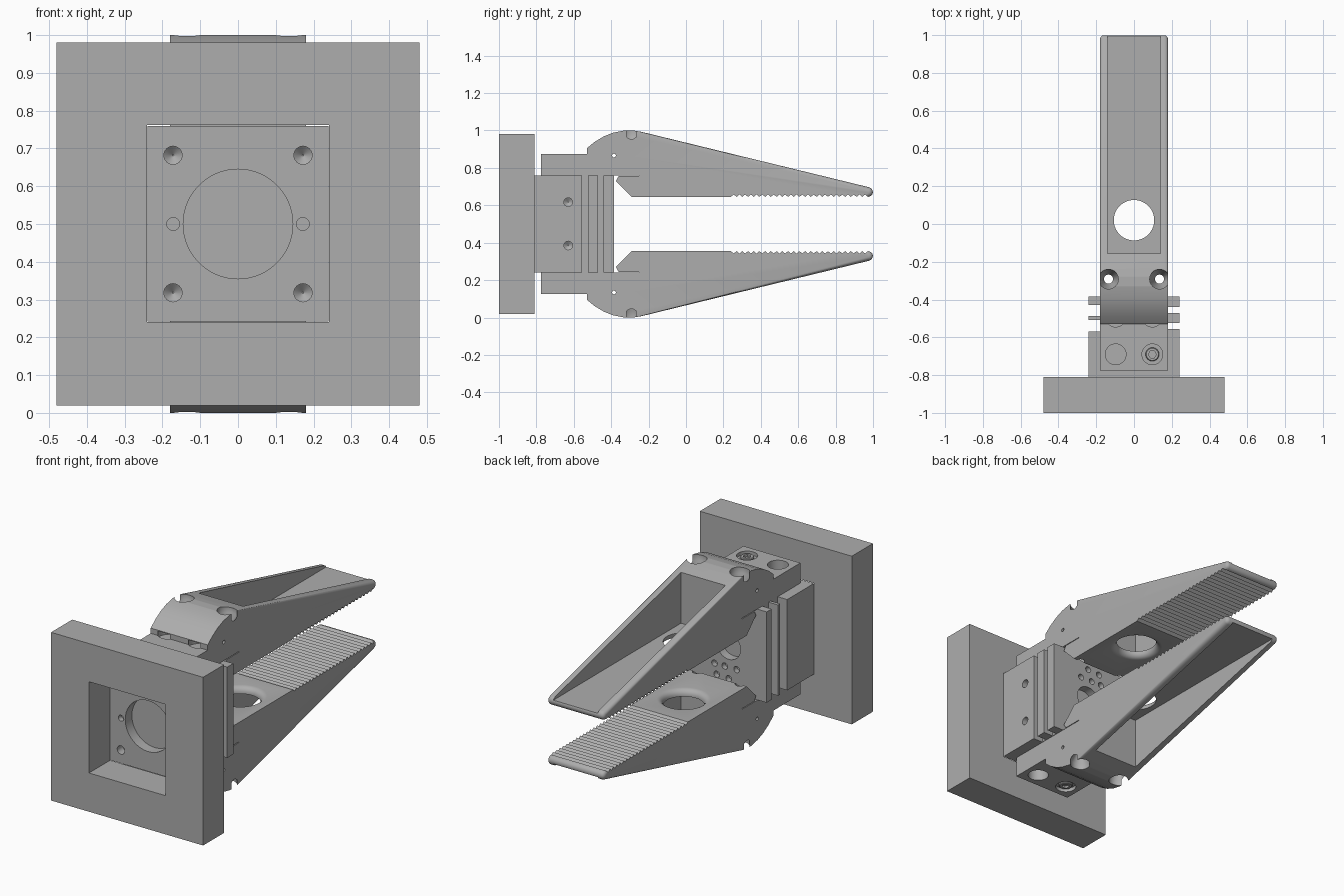
import bpy, bmesh, math
from mathutils import Matrix, Vector

if "Cube" in bpy.data.objects:
    bpy.data.objects.remove(bpy.data.objects["Cube"], do_unlink=True)

grey = bpy.data.materials.new("machined_grey")
grey.use_nodes = True
COLOUR = (0.42, 0.42, 0.42, 1)
grey.diffuse_color = COLOUR
grey.node_tree.nodes["Principled BSDF"].inputs["Base Color"].default_value = COLOUR


def finish(name, bm):
    bmesh.ops.recalc_face_normals(bm, faces=bm.faces)
    mesh = bpy.data.meshes.new(name)
    bm.to_mesh(mesh)
    bm.free()
    mesh.materials.append(grey)
    obj = bpy.data.objects.new(name, mesh)
    bpy.context.collection.objects.link(obj)
    return obj


def prism_mesh(points, push):
    """Extrude a closed 3D outline along a vector."""
    bm = bmesh.new()
    face = bm.faces.new([bm.verts.new(p) for p in points])
    new = bmesh.ops.extrude_face_region(bm, geom=[face], use_keep_orig=True)
    verts = [g for g in new["geom"] if isinstance(g, bmesh.types.BMVert)]
    bmesh.ops.translate(bm, verts=verts, vec=Vector(push))
    bmesh.ops.recalc_face_normals(bm, faces=bm.faces)
    return bm


def box(name, x, y, z):
    pts = [(x[0], y[0], z[0]), (x[1], y[0], z[0]), (x[1], y[1], z[0]), (x[0], y[1], z[0])]
    return finish(name, prism_mesh(pts, (0, 0, z[1] - z[0])))


def turned(name, profile, loc, axis="Z", sides=32):
    """Revolve (radius, height) pairs about an axis through loc."""
    bm = bmesh.new()
    rings = []
    for r, h in profile:
        rings.append([bm.verts.new((r * math.cos(2 * math.pi * i / sides),
                                    r * math.sin(2 * math.pi * i / sides), h))
                      for i in range(sides)])
    for a, b in zip(rings, rings[1:]):
        for i in range(sides):
            j = (i + 1) % sides
            bm.faces.new((a[i], a[j], b[j], b[i]))
    bm.faces.new(rings[0])
    bm.faces.new(rings[-1])
    turn = {"Z": Matrix(), "X": Matrix.Rotation(math.pi / 2, 4, "Y"),
            "Y": Matrix.Rotation(-math.pi / 2, 4, "X")}[axis]
    bm.transform(Matrix.Translation(loc) @ turn)
    return finish(name, bm)


def drill(r, loc, depth, axis="Z", sides=32):
    """Cylinder cutter centred on loc, reaching depth to each side."""
    return turned("cutter", [(r, -depth), (r, depth)], loc, axis, sides)


def select(obj):
    bpy.ops.object.select_all(action="DESELECT")
    obj.select_set(True)
    bpy.context.view_layer.objects.active = obj


def cut(obj, cutters):
    for c in cutters:
        c.hide_render = True
        select(obj)
        mod = obj.modifiers.new("cut", "BOOLEAN")
        mod.operation = "DIFFERENCE"
        mod.solver = "EXACT"
        mod.object = c
        bpy.ops.object.modifier_apply(modifier=mod.name)
        bpy.data.objects.remove(c, do_unlink=True)


def smooth(obj):
    select(obj)
    bpy.ops.object.shade_smooth_by_angle(angle=math.radians(35))


def opposite(obj, name):
    """Copy turned half round the gripper's long axis."""
    twin = obj.copy()
    twin.name = name
    twin.rotation_euler = (0, math.pi, 0)
    twin.location = (0, 0, 1)
    bpy.context.collection.objects.link(twin)


# Mounting plate with square window
plate = box("mounting_plate", (-.48, .48), (-1, -.81), (.02, .98))
cut(plate, [box("cutter", (-.241, .241), (-1.1, -.7), (.241, .762))])

# Body with ribbed sides
W, G = .24, .18
right_steps = [-.557, -.525, -.47, -.44]
left_steps = [-.57, -.507, -.488, -.43]


def ribbed_side(steps, sign):
    pts = [(sign * W, -.81)]
    for i, y in enumerate(steps):
        a, b = (W, G) if i % 2 == 0 else (G, W)
        pts += [(sign * a, y), (sign * b, y)]
    return pts + [(sign * W, -.385)]


plan = ribbed_side(right_steps, 1) + ribbed_side(left_steps, -1)[::-1]
body = finish("gripper_body", prism_mesh([(x, y, .242) for x, y in plan], (0, 0, .518)))
holes = [drill(.145, (0, -.81, .5), .06, "Y", 64), drill(.075, (0, -.385, .5), .05, "Y")]
for sx in (-1, 1):
    holes.append(drill(.017, (sx * .172, -.81, .5), .03, "Y", 16))
    for sz in (-1, 1):
        holes.append(turned("cutter", [(.024, -.05), (.024, .05), (.002, .07)],
                            (sx * .172, -.81, .5 + sz * .182), "Y", 24))
for z in (.385, .617):
    holes.append(turned("cutter", [(.002, -.06), (.023, -.045), (.023, .05)],
                        (W, -.63, z), "X", 24))
for x, dz in ((.09, .12), (.025, .12), (-.05, .12), (.076, .18), (0, .185)):
    for s in (-1, 1):
        holes.append(drill(.018, (-s * x, -.385, .5 + s * dz), .03, "Y", 16))
cut(body, holes)
smooth(body)

# Finger side profile: carrier, knuckle, slope, round tip, teeth, heel and slit
side = [(-.775, .76), (-.775, .875), (-.53, .875), (-.53, .905), (-.49, .938),
        (-.44, .968), (-.39, .988), (-.33, 1), (-.28, 1), (-.235, .992)]
for i in range(9):
    a = math.radians(76 - i * 166 / 8)
    side.append((.973 + .026 * math.cos(a), .671 + .026 * math.sin(a)))
TEETH, START, END = 24, .24, .973
pitch = (END - START) / TEETH
for i in reversed(range(TEETH)):
    side += [(START + (i + .5) * pitch, .658), (START + i * pitch, .645)]
side += [(-.29, .645), (-.375, .73), (-.36, .756), (-.25, .756), (-.25, .76)]

bm = prism_mesh([(-.18, y, z) for y, z in side], (.36, 0, 0))
rim = []
for e in bm.edges:
    a, b = (v.co for v in e.verts)
    low = min(a.y, b.y)
    if abs(a.x - b.x) < .01 and low > -.24 and (e.calc_length() > .6 or low > .97):
        rim.append(e)
bmesh.ops.bevel(bm, geom=rim, offset=.02, segments=4, profile=.5, affect="EDGES")
finger = finish("upper_finger", bm)

# Finger cuts: channel, flared window, countersinks, carrier pockets, pin hole
flare = [(.14, .62), (.14, .645)]
for i in range(1, 6):
    a = math.radians(i * 18)
    flare.append((.14 - .033 * math.sin(a), .678 - .033 * math.cos(a)))
flare.append((.107, .9))
cuts = [box("cutter", (-.14, .14), (-.155, 1.2), (.682, 1.2)),
        turned("cutter", flare, (0, .02, 0), "Z", 48),
        drill(.01, (0, -.385, .866), .3, "X", 16),
        drill(.055, (-.097, -.69, .875), .08),
        drill(.055, (.097, -.69, .875), .02)]
for sx in (-1, 1):
    cuts.append(turned("cutter", [(.024, .6), (.024, .92), (.052, .965), (.052, 1.1)],
                       (sx * .135, -.292, 0)))
    cuts.append(drill(.055, (sx * .097, -.49, .875), .025))
cut(finger, cuts)
smooth(finger)
opposite(finger, "lower_finger")

# Socket screw in each carrier
screw = turned("upper_screw", [(.036, .85), (.036, .868), (.032, .872)], (.097, -.69, 0))
cut(screw, [drill(.021, (.097, -.69, .875), .015, "Z", 6)])
smooth(screw)
opposite(screw, "lower_screw")
